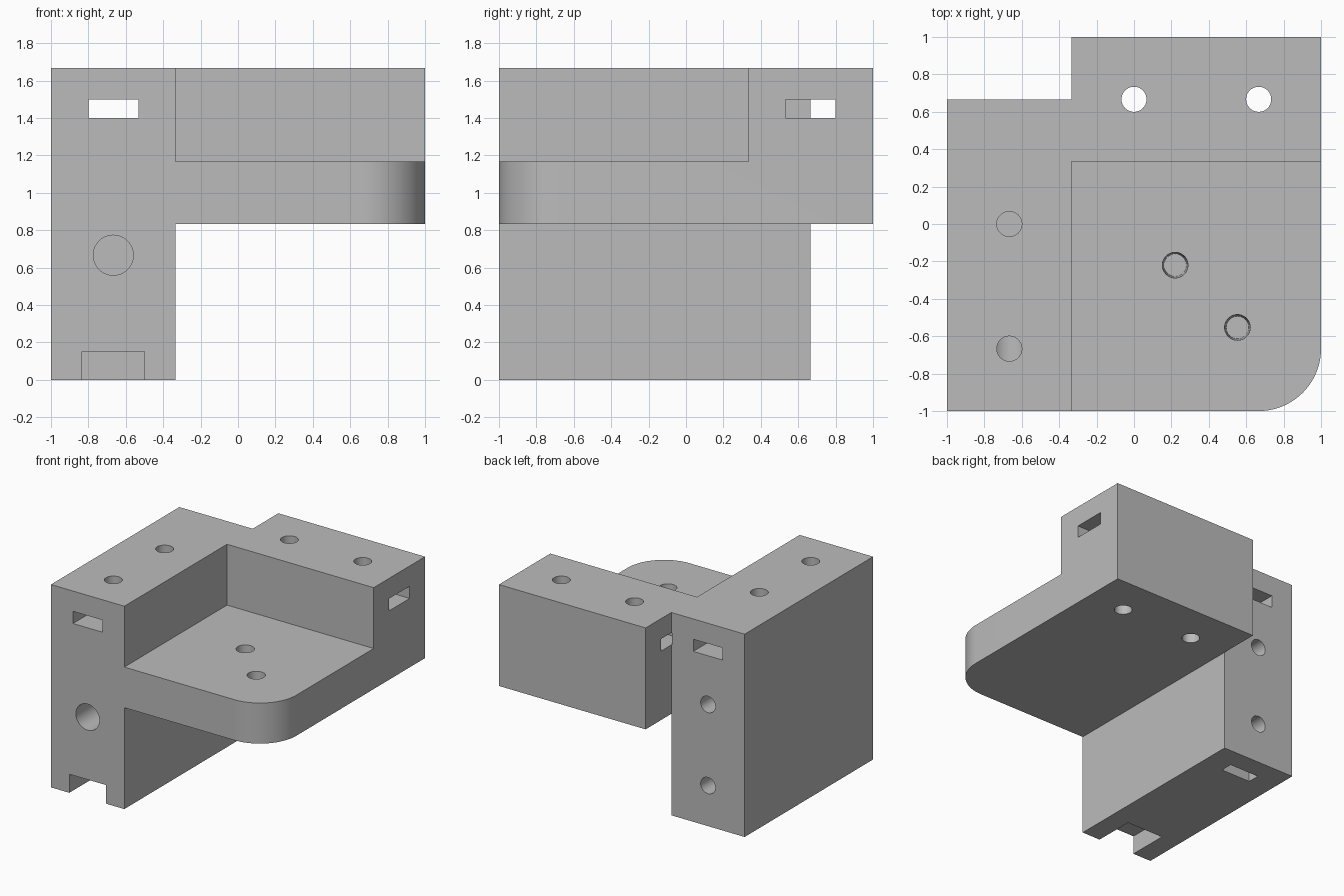
import bpy, bmesh, math
from mathutils import Matrix, Vector

if "Cube" in bpy.data.objects:
    bpy.data.objects.remove(bpy.data.objects["Cube"], do_unlink=True)

T = 1 / 3           # layout module
TOP = 5 * T         # overall height
R = 0.067           # bolt hole radius

grey = bpy.data.materials.new("plain_grey")
grey.use_nodes = True
grey.diffuse_color = (0.5, 0.5, 0.5, 1)
grey.node_tree.nodes["Principled BSDF"].inputs["Base Color"].default_value = (0.5, 0.5, 0.5, 1)


def add_object(name, bm):
    bmesh.ops.recalc_face_normals(bm, faces=bm.faces)
    mesh = bpy.data.meshes.new(name)
    bm.to_mesh(mesh)
    bm.free()
    mesh.materials.append(grey)
    obj = bpy.data.objects.new(name, mesh)
    bpy.context.scene.collection.objects.link(obj)
    return obj


def box(name, lo, hi):
    lo, hi = Vector(lo), Vector(hi)
    bm = bmesh.new()
    bmesh.ops.create_cube(bm, size=1, matrix=Matrix.Translation((lo + hi) / 2)
                          @ Matrix.Diagonal((*(hi - lo), 1)))
    return add_object(name, bm)


def rod(name, start, end, r1=R, r2=R):
    start, end = Vector(start), Vector(end)
    axis = end - start
    bm = bmesh.new()
    turn = axis.to_track_quat('Z', 'Y').to_matrix().to_4x4()
    bmesh.ops.create_cone(bm, cap_ends=True, segments=48, radius1=r1, radius2=r2,
                          depth=axis.length,
                          matrix=Matrix.Translation((start + end) / 2) @ turn)
    return add_object(name, bm)


# Bracket body: plan outline with one rounded corner, raised to full height
outline = [(-1, -1)]
for i in range(25):
    a = -math.pi / 2 + i * math.pi / 48
    outline.append((1 - T + T * math.cos(a), -1 + T + T * math.sin(a)))
outline += [(1, 1), (-T, 1), (-T, 2 * T), (-1, 2 * T)]
bm = bmesh.new()
base = bm.faces.new([bm.verts.new((x, y, 0)) for x, y in outline])
raised = bmesh.ops.extrude_face_region(bm, geom=[base])["geom"]
bmesh.ops.translate(bm, vec=(0, 0, TOP),
                    verts=[v for v in raised if isinstance(v, bmesh.types.BMVert)])
body = add_object("bracket_body", bm)

# Space above the shelf and below the overhang
cutters = [
    box("shelf_space", (-T, -1.3, 3.5 * T), (1.3, T, 2)),
    box("overhang_space", (-T, -1.3, -0.3), (1.3, 1.3, 2.5 * T)),
]

# Nut slots, and the notch in the foot
cutters += [
    box("column_nut_slot", (-0.8, -1.2, 1.4), (-0.533, 0.8, 1.5)),
    box("arm_nut_slot", (-T - 0.005, 0.533, 1.4), (1.2, 0.8, 1.5)),
    box("foot_nut_slot", (-0.8, 0.4, -0.2), (-0.533, 0.5, 1.133)),
    box("foot_notch", (-2.5 * T, -1.2, -0.2), (-0.5, -2 * T, 0.153)),
]

# Bolt holes
for x in (0, 2 * T):
    cutters.append(rod("arm_hole", (x, 2 * T, 2), (x, 2 * T, 0.6)))
cutters.append(rod("front_bore", (-2 * T, -1.2, 2 * T), (-2 * T, -T, 2 * T), 0.107, 0.107))
for y in (0, -2 * T):
    cutters.append(rod("column_hole", (-2 * T, y, 2), (-2 * T, y, 2 * T)))
for z in (T, 1):
    cutters.append(rod("back_hole", (-2 * T, 0.9, z), (-2 * T, T, z)))

# Blind, slightly tapered shelf holes
for p in (0.22, 0.553):
    cutters.append(rod("shelf_hole", (p, -p, 3.5 * T + 0.01), (p, -p, 0.9), 0.069, 0.06))

# Cut everything out, then discard the cutters
for cutter in cutters:
    cutter.hide_render = True
    mod = body.modifiers.new(cutter.name, 'BOOLEAN')
    mod.operation = 'DIFFERENCE'
    mod.solver = 'EXACT'
    mod.object = cutter
bpy.context.view_layer.update()
result = bpy.data.meshes.new_from_object(
    body.evaluated_get(bpy.context.evaluated_depsgraph_get()))
body.modifiers.clear()
body.data = result
result.materials.clear()
result.materials.append(grey)
for face in result.polygons:
    face.material_index = 0
for cutter in cutters:
    bpy.data.objects.remove(cutter, do_unlink=True)

bpy.ops.object.select_all(action='DESELECT')
body.select_set(True)
bpy.context.view_layer.objects.active = body
bpy.ops.object.shade_smooth_by_angle(angle=math.radians(30))
